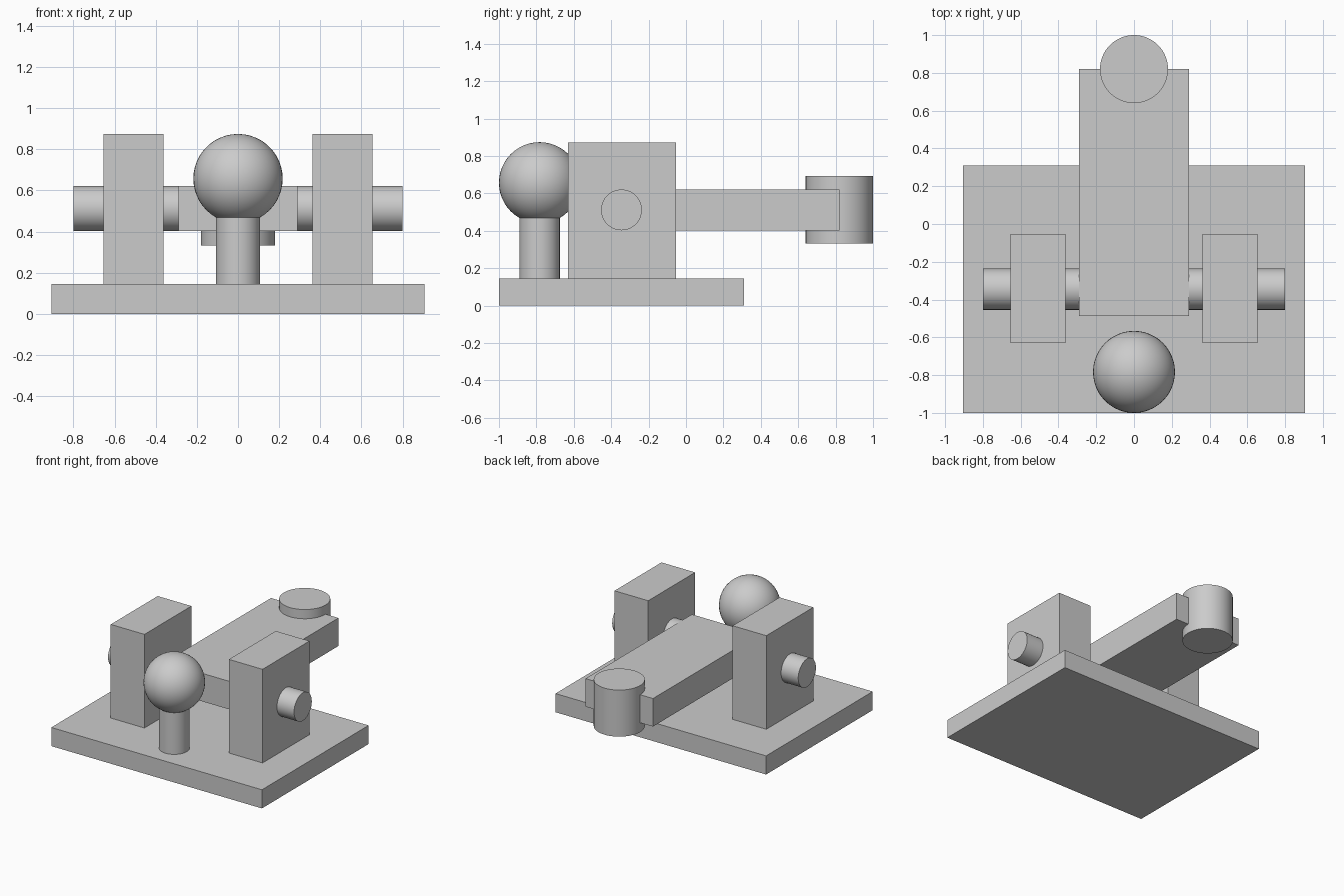
import bpy
import math

if "Cube" in bpy.data.objects:
    bpy.data.objects.remove(bpy.data.objects["Cube"], do_unlink=True)

# Single plain grey for the whole mechanism
grey = bpy.data.materials.new("plain_grey")
grey.use_nodes = True
colour = (0.6, 0.6, 0.6, 1)
grey.diffuse_color = colour
grey.node_tree.nodes["Principled BSDF"].inputs["Base Color"].default_value = colour


def finish(name, smooth=False):
    ob = bpy.context.object
    ob.name = name
    ob.data.materials.append(grey)
    if smooth:
        bpy.ops.object.shade_smooth_by_angle(angle=math.radians(30))
    return ob


def box(name, x, y, z):
    """Box from (min, max) pairs on each axis."""
    spans = (x, y, z)
    bpy.ops.mesh.primitive_cube_add(size=1, location=[(a + b) / 2 for a, b in spans])
    bpy.context.object.scale = [b - a for a, b in spans]
    bpy.ops.object.transform_apply(location=False, rotation=False, scale=True)
    return finish(name)


def cylinder(name, radius, length, centre, rotation=(0, 0, 0)):
    bpy.ops.mesh.primitive_cylinder_add(vertices=64, radius=radius, depth=length,
                                        location=centre, rotation=rotation)
    return finish(name, True)


BASE_TOP = 0.145

# Base plate and the two bearing blocks
box("base_plate", (-0.906, 0.906), (-1, 0.31), (0, BASE_TOP))
for side, s in (("left", 1), ("right", -1)):
    box(side + "_bearing_block", sorted((s * 0.363, s * 0.653)), (-0.631, -0.054),
        (BASE_TOP, 0.873))

# Pivot axle and swinging arm, with a round weight at the arm's end
cylinder("pivot_axle", 0.109, 1.6, (0, -0.345, 0.512), (0, math.pi / 2, 0))
box("swing_arm", (-0.29, 0.29), (-0.487, 0.82), (0.403, 0.621))
cylinder("end_weight", 0.18, 0.362, (0, 0.82, 0.512))

# Ball knob on a stem at the front
cylinder("knob_stem", 0.108, 0.4, (0, -0.783, BASE_TOP + 0.2))
bpy.ops.mesh.primitive_uv_sphere_add(segments=48, ring_count=24, radius=0.217,
                                     location=(0, -0.783, 0.657))
finish("knob_ball", True)
